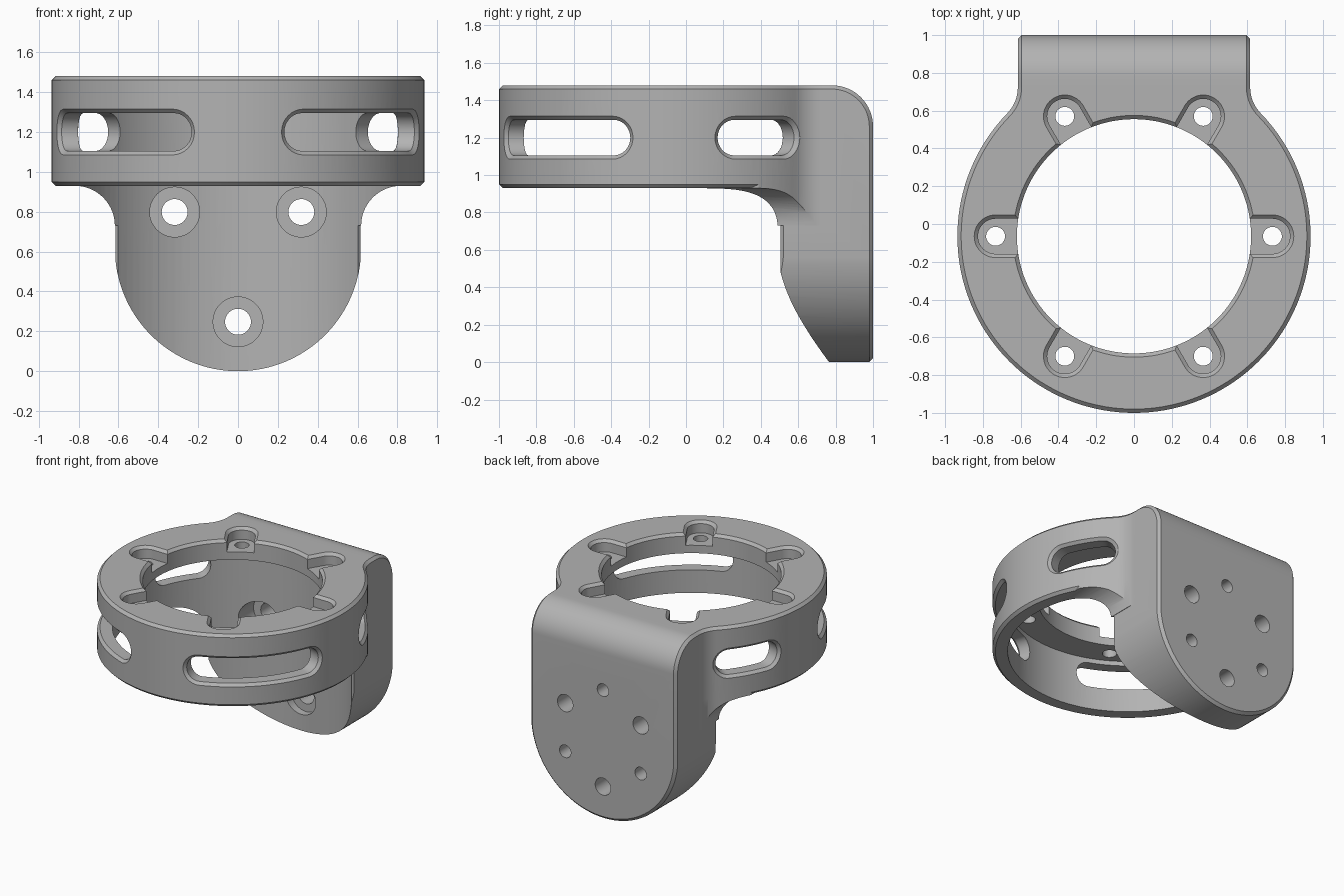
import bpy, bmesh
from math import sin, cos, pi, radians, degrees, sqrt, atan2
from mathutils import Vector

if "Cube" in bpy.data.objects:
    bpy.data.objects.remove(bpy.data.objects["Cube"])

CY = -0.065                      # ring centre in y
R_OUT, R_IN, R_HOLE = 0.935, 0.83, 0.62
Z_LOW, Z_TOP, Z_FLANGE, Z_POCKET = 0.93, 1.48, 1.33, 1.39
HALF, FILLET, C = 0.615, 0.2, 0.02   # plate half width, fillet radius, chamfer


def arc(cx, cy, r, a0, a1, n):
    """Points on an arc, both ends included."""
    steps = [radians(a0 + (a1 - a0) * i / n) for i in range(n + 1)]
    return [Vector((cx + r * cos(a), cy + r * sin(a))) for a in steps]


def circle(cx, cy, r, n=48):
    return arc(cx, cy, r, 0, 360, n)[:-1]


def offset(outline, d):
    """Parallel offset of a counter-clockwise outline, outward if d > 0."""
    result = []
    for i, p in enumerate(outline):
        a = (p - outline[i - 1]).normalized()
        b = (outline[(i + 1) % len(outline)] - p).normalized()
        m, n = Vector((a.y, -a.x)), Vector((b.y, -b.x))
        result.append(p + (m + n) * (d / (1 + m.dot(n))))
    return result


def along_x(u, v, h): return (h, u, v)
def along_y(u, v, h): return (u, h, v)
def along_z(u, v, h): return (u, v, h)


def loft(name, outline, levels, place):
    """Solid through (height, offset) levels of one outline."""
    bm = bmesh.new()
    rings = [[bm.verts.new(place(p.x, p.y, h)) for p in offset(outline, d)]
             for h, d in levels]
    n = len(outline)
    for low, high in zip(rings, rings[1:]):
        for i in range(n):
            j = (i + 1) % n
            bm.faces.new((low[i], low[j], high[j], high[i]))
    bm.faces.new(rings[0][::-1])
    bm.faces.new(rings[-1])
    bmesh.ops.recalc_face_normals(bm, faces=bm.faces)
    mesh = bpy.data.meshes.new(name)
    bm.to_mesh(mesh)
    bm.free()
    obj = bpy.data.objects.new(name, mesh)
    bpy.context.collection.objects.link(obj)
    return obj


def combine(obj, tool, operation):
    """Apply a boolean and discard the tool."""
    mod = obj.modifiers.new("combine", 'BOOLEAN')
    mod.solver = 'EXACT'
    mod.operation = operation
    mod.object = tool
    graph = bpy.context.evaluated_depsgraph_get()
    graph.update()
    mesh = bpy.data.meshes.new_from_object(obj.evaluated_get(graph))
    obj.modifiers.clear()
    obj.data = mesh
    bpy.data.objects.remove(tool)


# Plan outline: ring with filleted shoulders towards the back plate
fx = HALF + FILLET
fy = CY + sqrt((R_OUT + FILLET) ** 2 - fx ** 2)
t = degrees(atan2(fy - CY, fx))
plan = arc(0, CY, R_OUT, 180 - t, 360 + t, 108)
plan += arc(fx, fy, FILLET, 180 + t, 180, 10)[1:]
plan += [Vector((HALF, fy + 0.03)), Vector((-HALF, fy + 0.03))]
plan += arc(-fx, fy, FILLET, 0, -t, 10)[:-1]

# Side outline of the plate: rounded at the top back corner
side = [Vector((0.5, -0.05)), Vector((1, -0.05))]
side += arc(0.78, Z_TOP - 0.22, 0.22, 0, 90, 16) + [Vector((0.5, Z_TOP))]

# Front outline of the plate: round bottom, flaring into the ring
w = HALF + 0.003
zf = Z_LOW - FILLET
front = arc(0, w, w, 180, 360, 64)
front += arc(w + FILLET, zf, FILLET, 180, 90, 16)
front += [Vector((w + FILLET, 1.6)), Vector((-w - FILLET, 1.6))]
front += arc(-w - FILLET, zf, FILLET, 90, 0, 16)

# Solid body
body = loft("mounting_bracket", side,
            [(-HALF, -C), (-HALF + C, 0), (HALF - C, 0), (HALF, -C)], along_x)
combine(body, loft("flare", plan, [(zf, 0), (1.2, 0)], along_z), 'UNION')
combine(body, loft("plate_shape", front,
                   [(0, 0), (1 - C, 0), (1 + C, -2 * C)], along_y), 'INTERSECT')
combine(body, loft("ring", plan, [(Z_LOW, -C), (Z_LOW + C, 0),
                                  (Z_TOP - C, 0), (Z_TOP, -C)], along_z), 'UNION')

# Hollow inside and flange opening
combine(body, loft("hollow", circle(0, CY, R_IN, 128),
                   [(-0.2, 0), (Z_FLANGE, 0)], along_z), 'DIFFERENCE')
combine(body, loft("opening", circle(0, CY, R_HOLE, 128),
                   [(1.2, 0), (Z_TOP - C, 0), (Z_TOP + C, 2 * C)], along_z), 'DIFFERENCE')


# Screw pockets and holes around the flange
def turned(angle):
    def place(u, v, h):
        return (u * cos(angle) - v * sin(angle),
                CY + u * sin(angle) + v * cos(angle), h)
    return place


pocket = arc(0.733, 0, 0.093, -90, 90, 24)
pocket += [Vector((0.5, 0.093)), Vector((0.5, -0.093))]
for k in range(6):
    place = turned(k * pi / 3)
    combine(body, loft("pocket", pocket, [(Z_POCKET, 0), (Z_TOP - C, 0),
                                          (Z_TOP + C, 2 * C)], place), 'DIFFERENCE')
    combine(body, loft("screw_hole", circle(0.733, 0, 0.05, 32),
                       [(1.2, 0), (1.45, 0)], place), 'DIFFERENCE')


# Long slots through the ring wall
def wrapped(angle):
    def place(u, v, h):
        a = angle + u / R_OUT
        return (h * cos(a), CY + h * sin(a), v)
    return place


def slot_outline(half_length, r, z):
    s, n = half_length - r, 20
    line = [s - 2 * s * i / n for i in range(1, n)]
    return (arc(s, z, r, -90, 90, 16) + [Vector((x, z + r)) for x in line]
            + arc(-s, z, r, 90, 270, 16) + [Vector((-x, z - r)) for x in line])


for angle, half_length in ((-45, 0.494), (29.7, 0.243)):
    for a in (angle, 180 - angle):
        combine(body, loft("slot", slot_outline(half_length, 0.095, 1.2),
                           [(0.7, 0), (R_OUT - C, 0), (R_OUT + 0.002, C + 0.002),
                            (1.3, C + 0.002)], wrapped(radians(a))), 'DIFFERENCE')

# Plate holes: three counterbored through holes, three blind ones between
for k in range(6):
    a = radians(30 + 60 * k)
    x, z = 0.367 * cos(a), 0.615 + 0.367 * sin(a)
    if k % 2 == 0:
        combine(body, loft("counterbore", circle(x, z, 0.125),
                           [(0.3, 0), (0.82, 0)], along_y), 'DIFFERENCE')
        combine(body, loft("bolt_hole", circle(x, z, 0.065),
                           [(0.6, 0), (1.1, 0)], along_y), 'DIFFERENCE')
    else:
        combine(body, loft("blind_hole", circle(x, z, 0.048),
                           [(0.86, 0), (1.1, 0)], along_y), 'DIFFERENCE')

# Material and shading
grey = bpy.data.materials.new("grey")
grey.use_nodes = True
colour = (0.45, 0.45, 0.45, 1)
grey.diffuse_color = colour
grey.node_tree.nodes["Principled BSDF"].inputs["Base Color"].default_value = colour
body.data.materials.clear()
body.data.materials.append(grey)
for poly in body.data.polygons:
    poly.material_index = 0
bpy.ops.object.select_all(action='DESELECT')
body.select_set(True)
bpy.context.view_layer.objects.active = body
bpy.ops.object.shade_smooth_by_angle(angle=radians(30))
